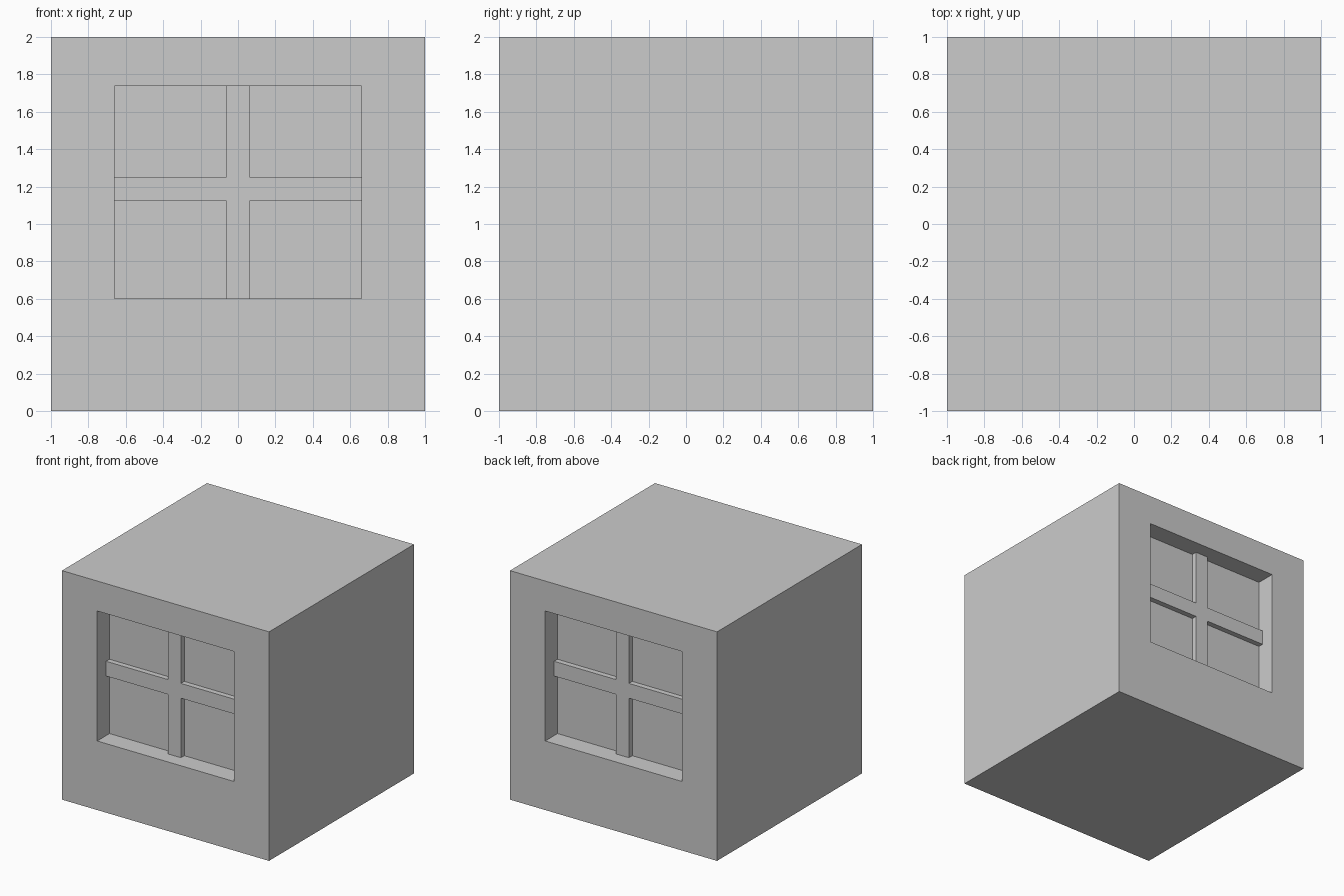
import bpy, bmesh
from mathutils import Vector

if "Cube" in bpy.data.objects:
    bpy.data.objects.remove(bpy.data.objects["Cube"])

W = 0.66                    # window half width
Z0, Z1 = 0.603, 1.738       # window bottom and top
BX = 0.062                  # upright bar half width
BZ0, BZ1 = 1.123, 1.252     # cross bar bottom and top
PANE, BAR = 0.17, 0.123     # depth of the panes and of the bar fronts

grey = bpy.data.materials.new("plain_grey")
grey.diffuse_color = (0.6, 0.6, 0.6, 1)
grey.use_nodes = True
grey.node_tree.nodes["Principled BSDF"].inputs["Base Color"].default_value = grey.diffuse_color


def finish(bm, name):
    bmesh.ops.recalc_face_normals(bm, faces=bm.faces)
    mesh = bpy.data.meshes.new(name)
    bm.to_mesh(mesh)
    bm.free()
    mesh.materials.append(grey)
    obj = bpy.data.objects.new(name, mesh)
    bpy.context.collection.objects.link(obj)


# Cube body with a window recess sunk into the front and back faces
bm = bmesh.new()
bmesh.ops.create_cube(bm, size=2)
bmesh.ops.translate(bm, verts=bm.verts, vec=(0, 0, 1))
for side in (-1, 1):
    bm.normal_update()
    face = next(f for f in bm.faces if f.normal.y * side > 0.9)
    bmesh.ops.inset_individual(bm, faces=[face], thickness=0.3)
    for v in face.verts:
        v.co.x = W if v.co.x > 0 else -W
        v.co.z = Z1 if v.co.z > 1 else Z0
    # a second, zero-width inset makes the walls of the recess
    rim = bmesh.ops.extrude_discrete_faces(bm, faces=[face])["faces"][0]
    for v in rim.verts:
        v.co.y = side * (1 - PANE)
finish(bm, "body")

# Cross-shaped glazing bars standing on the panes
profile = [(-BX, Z0), (BX, Z0), (BX, BZ0), (W, BZ0), (W, BZ1), (BX, BZ1),
           (BX, Z1), (-BX, Z1), (-BX, BZ1), (-W, BZ1), (-W, BZ0), (-BX, BZ0)]
for side, name in ((-1, "front_window_bars"), (1, "back_window_bars")):
    bm = bmesh.new()
    face = bm.faces.new([bm.verts.new((x, side * (1 - PANE), z)) for x, z in profile])
    new = bmesh.ops.extrude_face_region(bm, geom=[face])["geom"]
    bmesh.ops.translate(bm, vec=Vector((0, side * (PANE - BAR), 0)),
                        verts=[g for g in new if isinstance(g, bmesh.types.BMVert)])
    finish(bm, name)
